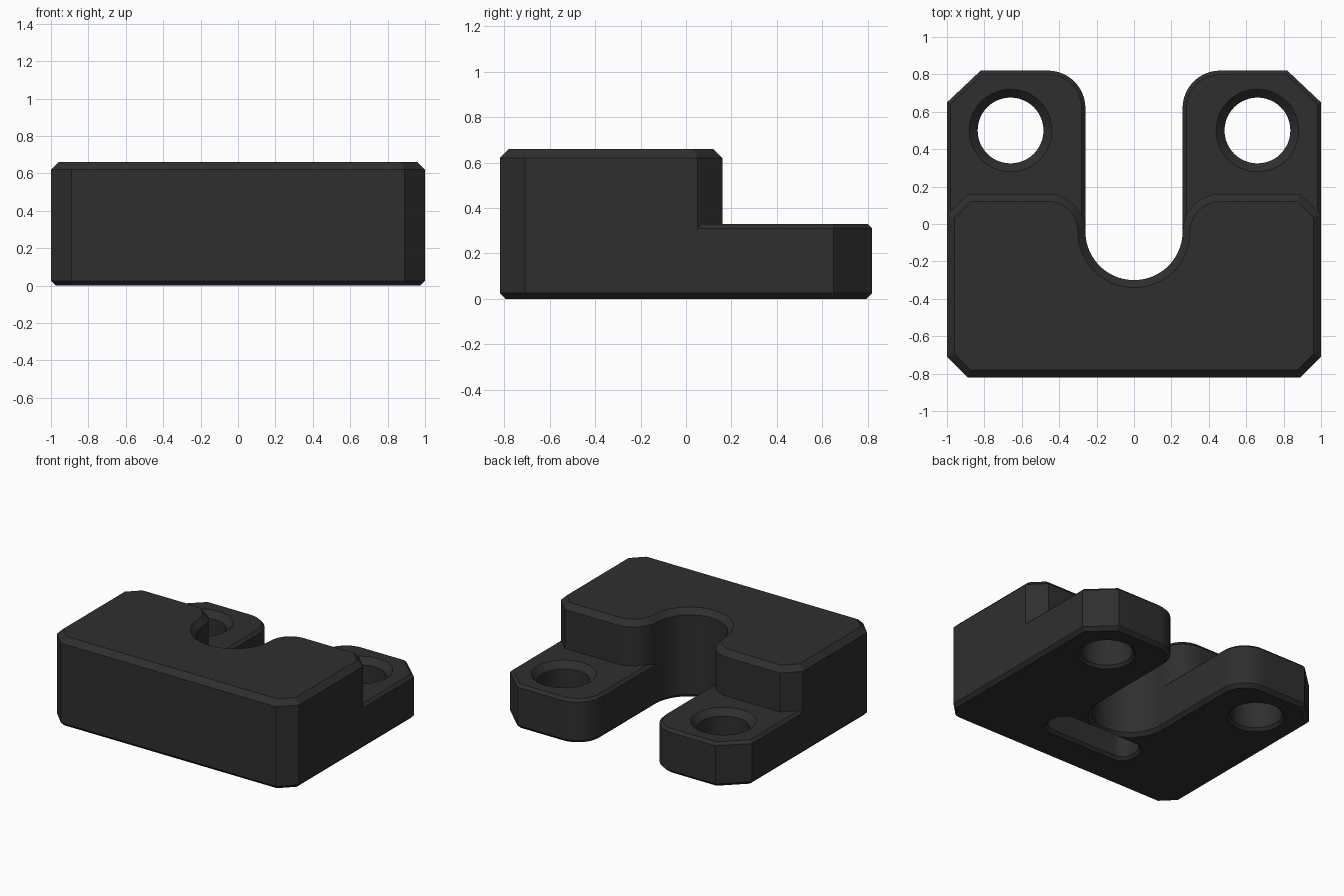
import bpy, bmesh, math
from mathutils import Vector

if "Cube" in bpy.data.objects:
    bpy.data.objects.remove(bpy.data.objects["Cube"])


def arc(cx, cy, r, a0, a1, n=16):
    """Points on an arc, angles in degrees."""
    return [(cx + r * math.cos(math.radians(a0 + (a1 - a0) * i / n)),
             cy + r * math.sin(math.radians(a0 + (a1 - a0) * i / n))) for i in range(n + 1)]


def inset(pts, d):
    """Mitred inset of a counter-clockwise outline; negative d grows it."""
    out = []
    for i, p in enumerate(pts):
        p = Vector(p)
        e0 = (p - Vector(pts[i - 1])).normalized()
        e1 = (Vector(pts[(i + 1) % len(pts)]) - p).normalized()
        n0, n1 = Vector((-e0.y, e0.x)), Vector((-e1.y, e1.x))
        out.append(p + (n0 + n1) * (d / (1 + n0.dot(n1))))
    return out


def loft(name, pts, layers):
    """Closed solid from one outline stacked in (inset, z) layers."""
    bm = bmesh.new()
    rings = [[bm.verts.new((p.x, p.y, z)) for p in inset(pts, d)] for d, z in layers]
    n = len(pts)
    bm.faces.new(rings[0][::-1])
    bm.faces.new(rings[-1])
    for a, b in zip(rings, rings[1:]):
        for i in range(n):
            j = (i + 1) % n
            bm.faces.new((a[i], a[j], b[j], b[i]))
    me = bpy.data.meshes.new(name)
    bm.to_mesh(me)
    bm.free()
    ob = bpy.data.objects.new(name, me)
    bpy.context.collection.objects.link(ob)
    return ob


def combine(target, other, operation):
    """Apply a boolean and remove the second solid."""
    mod = target.modifiers.new(operation, 'BOOLEAN')
    mod.operation, mod.object, mod.solver = operation, other, 'EXACT'
    bpy.context.view_layer.objects.active = target
    bpy.ops.object.modifier_apply(modifier=mod.name)
    bpy.data.objects.remove(other, do_unlink=True)


def mirrored(half):
    """Complete a right-half outline with its left half, skipping the shared centre point."""
    return half + [(-x, y) for x, y in half[-2::-1]]


SLOT = arc(0, -0.04, 0.26, 0, -90, 20)      # right half of the rounded slot end
FRONT = [(0.89, -0.82), (1, -0.71)]         # cut front corner

# Full-depth plate with two rear lugs
plate_outline = mirrored(FRONT + [(1, 0.65), (0.82, 0.82)]
                         + arc(0.46, 0.62, 0.20, 90, 180) + SLOT)
body = loft("mounting_block", plate_outline,
            [(0.025, 0), (0, 0.025), (0, 0.31), (0.02, 0.33)])

# Raised front block
block_outline = mirrored(FRONT + [(1, 0.05), (0.89, 0.16)]
                         + arc(0.46, -0.04, 0.20, 90, 180)[:-1] + SLOT)
upper = loft("upper_block", block_outline, [(0, 0.15), (0, 0.62), (0.04, 0.66)])
combine(body, upper, 'UNION')

# Countersunk bolt holes through the lugs
for side in (-1, 1):
    bore = loft("bore_cutter", arc(side * 0.66, 0.5, 0.176, 0, 360, 48)[:-1],
                [(-0.04, -0.02), (0, 0.02), (0, 0.285), (-0.065, 0.35)])
    combine(body, bore, 'DIFFERENCE')

# Rounded pocket in the underside
X, Y0, Y1, R = 0.36, -0.54, -0.32, 0.085
pocket_outline = (arc(X - R, Y0 + R, R, -90, 0, 8) + arc(X - R, Y1 - R, R, 0, 90, 8)
                  + arc(R - X, Y1 - R, R, 90, 180, 8) + arc(R - X, Y0 + R, R, 180, 270, 8))
pocket = loft("pocket_cutter", pocket_outline, [(-0.04, -0.02), (0, 0.02), (0, 0.3)])
combine(body, pocket, 'DIFFERENCE')

# Finish: dark plastic, smooth curves with sharp edges
mat = bpy.data.materials.new("dark_grey")
mat.diffuse_color = (0.028, 0.028, 0.028, 1)
mat.use_nodes = True
mat.node_tree.nodes["Principled BSDF"].inputs["Base Color"].default_value = mat.diffuse_color
body.data.materials.clear()
body.data.materials.append(mat)
for poly in body.data.polygons:
    poly.material_index = 0
bpy.context.view_layer.objects.active = body
body.select_set(True)
bpy.ops.object.shade_smooth_by_angle(angle=math.radians(30))
